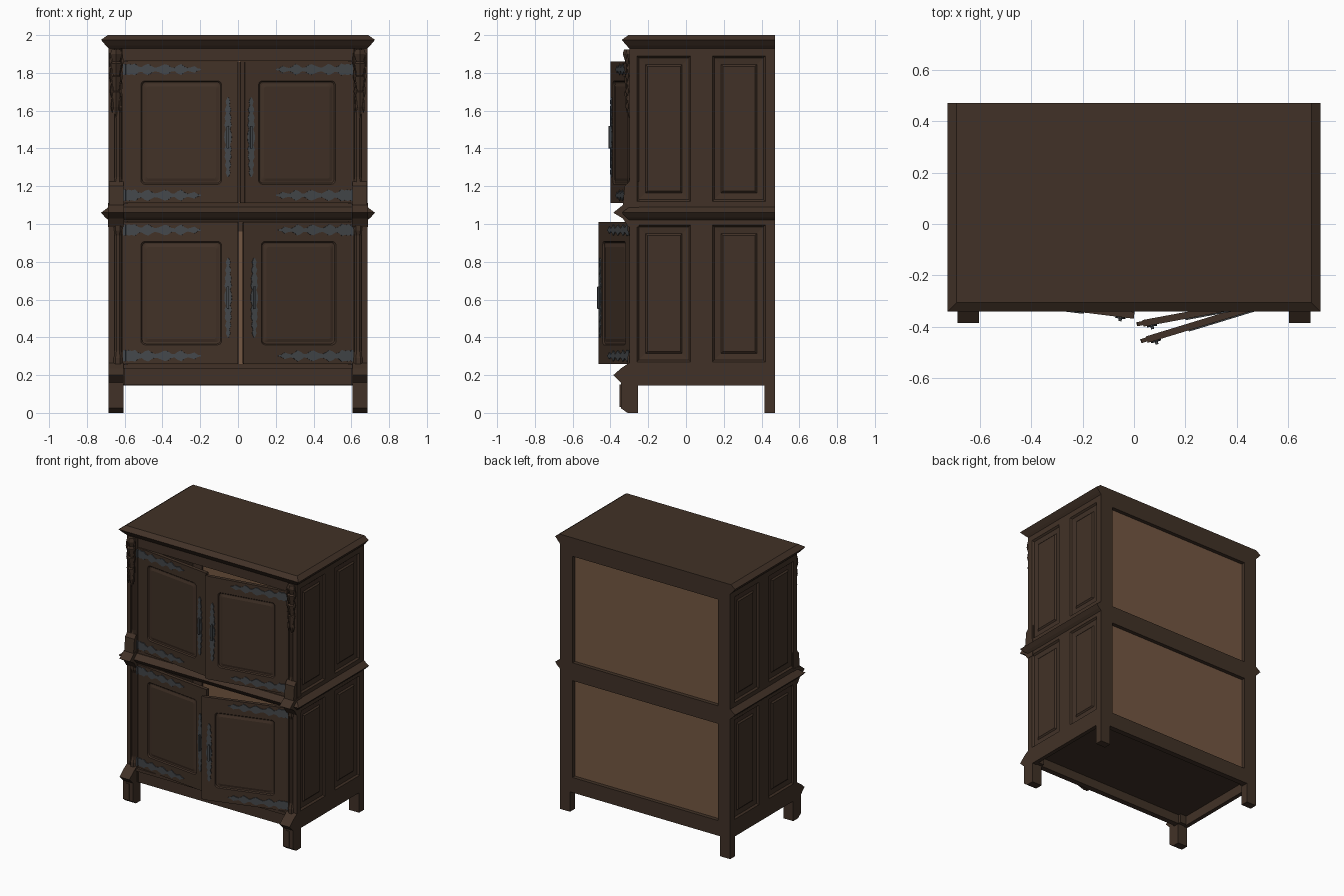
import bpy, bmesh, math

cube = bpy.data.objects.get("Cube")
if cube:
    bpy.data.objects.remove(cube, do_unlink=True)


def material(name, rgb):
    m = bpy.data.materials.new(name)
    m.use_nodes = True
    m.diffuse_color = (*rgb, 1)
    m.node_tree.nodes["Principled BSDF"].inputs["Base Color"].default_value = (*rgb, 1)
    return m


WOOD = material("dark_oak", (0.053, 0.031, 0.020))
BOARD = material("light_back_board", (0.175, 0.096, 0.054))
IRON = material("dark_iron", (0.058, 0.064, 0.070))


def finish(name, bm, mat):
    bmesh.ops.remove_doubles(bm, verts=bm.verts, dist=1e-5)
    bmesh.ops.recalc_face_normals(bm, faces=bm.faces)
    mesh = bpy.data.meshes.new(name)
    bm.to_mesh(mesh)
    bm.free()
    mesh.materials.append(mat)
    ob = bpy.data.objects.new(name, mesh)
    bpy.context.collection.objects.link(ob)
    return ob


def loft(name, rings, mat=WOOD):
    """Bridge closed rings of equal length and cap both ends."""
    bm = bmesh.new()
    vs = [[bm.verts.new(p) for p in r] for r in rings]
    n = len(vs[0])
    for a, b in zip(vs, vs[1:]):
        for i in range(n):
            j = (i + 1) % n
            bm.faces.new((a[i], a[j], b[j], b[i]))
    bm.faces.new(vs[0])
    bm.faces.new(vs[-1])
    return finish(name, bm, mat)


def box(name, x0, x1, y0, y1, z0, z1, mat=WOOD):
    return loft(name, [[(x0, y0, z), (x1, y0, z), (x1, y1, z), (x0, y1, z)] for z in (z0, z1)], mat)


def prism(name, pts, w0, w1, place, mat=WOOD):
    return loft(name, [[place(u, v, w) for u, v in pts] for w in (w0, w1)], mat)


def lathe(name, profile, x, y, sides=8):
    turn = [2 * math.pi * (i + 0.5) / sides for i in range(sides)]
    return loft(name, [[(x + r * math.cos(t), y + r * math.sin(t), z) for t in turn] for r, z in profile])


def rounded(u0, u1, v0, v1, r, steps=4):
    """Rectangle outline with rounded corners."""
    pts = []
    for k, (u, v) in enumerate(((u1 - r, v1 - r), (u0 + r, v1 - r), (u0 + r, v0 + r), (u1 - r, v0 + r))):
        for i in range(steps + 1):
            t = math.pi / 2 * (k + i / steps)
            pts.append((u + r * math.cos(t), v + r * math.sin(t)))
    return pts


def panelled(name, outer, opening, thick, radius, steps, place):
    """Slab with one moulded, sunk panel on its outer face."""
    a, b, c, d = opening
    rings = [(rounded(*outer, 1e-6, steps), -thick), (rounded(*outer, 1e-6, steps), 0)]
    for inset, depth in steps_of_panel:
        r = max(radius - inset * 0.3, 1e-6)
        rings.append((rounded(a + inset, b - inset, c + inset, d - inset, r, steps), depth))
    loft(name, [[place(u, v, w) for u, v in ring] for ring, w in rings])


def moulding(name, levels):
    loft(name, [[(-0.685 - o, -0.3 - o, z), (0.685 + o, -0.3 - o, z),
                 (0.685 + o, 0.47, z), (-0.685 - o, 0.47, z)] for z, o in levels])


# Cornice and waist moulding
moulding("cornice", [(1.93, 0), (1.945, 0.015), (1.975, 0.04), (2.0, 0.005)])
moulding("waist_moulding", [(1.02, 0), (1.035, 0.018), (1.06, 0.04), (1.09, 0)])

# Front rails, floor and back frame
box("top_rail", -0.605, 0.605, -0.295, -0.25, 1.862, 1.935)
box("waist_rail", -0.605, 0.605, -0.295, -0.25, 1.012, 1.108)
box("bottom_rail", -0.605, 0.605, -0.29, -0.25, 0.148, 0.24)
box("bottom_ledge", -0.605, 0.605, -0.31, -0.25, 0.235, 0.257)
box("floor_board", -0.655, 0.655, -0.26, 0.45, 0.215, 0.245)
for z0, z1, part in ((0.145, 0.255, "bottom"), (0.96, 1.065, "waist"), (1.865, 1.94, "top")):
    box("back_rail_" + part, -0.59, 0.59, 0.43, 0.47, z0, z1)
for z0, z1, part in ((0.24, 0.98, "lower"), (1.05, 1.88, "upper")):
    box("back_board_" + part, -0.6, 0.6, 0.432, 0.442, z0, z1, BOARD)

# Side walls, posts, legs and corner ornaments
LEVELS = {"lower": (0.145, 1.04, 0.27, 0.995), "upper": (1.04, 1.94, 1.12, 1.89)}
for s, side in ((-1, "right"), (1, "left")):
    steps_of_panel = [(0, 0), (0.01, -0.012), (0.045, -0.016), (0.055, -0.007), (0.062, -0.007)]
    for level, (z0, z1, p0, p1) in LEVELS.items():
        for end, (y0, y1, q0, q1) in {"front": (-0.3, 0.08, -0.26, 0.025), "rear": (0.08, 0.47, 0.14, 0.42)}.items():
            panelled(f"side_panel_{level}_{end}_{side}", (y0, y1, z0, z1), (q0, q1, p0, p1), 0.03, 0, 1,
                     lambda u, v, w: (s * (0.685 + w), u, v))

    def bx(name, x0, x1, *rest):
        box(f"{name}_{side}", min(s * x0, s * x1), max(s * x0, s * x1), *rest)

    bx("rear_post", 0.585, 0.66, 0.42, 0.47, 0.145, 1.94)
    bx("rear_leg", 0.605, 0.685, 0.415, 0.47, 0, 0.15)
    bx("post_core", 0.605, 0.66, -0.265, -0.23, 0.15, 1.935)
    bx("post_fillet", 0.6, 0.614, -0.298, -0.25, 0.15, 1.935)
    across = lambda u, v, w: (s * w, u, v)
    foot = [(-0.255, 0), (-0.31, 0), (-0.345, 0.025), (-0.345, 0.16), (-0.385, 0.2), (-0.345, 0.235),
            (-0.3, 0.265), (-0.255, 0.265)]
    prism("front_leg_" + side, foot, 0.605, 0.685, across)
    prism("leg_flute_" + side, [(-0.352, 0.03), (-0.352, 0.15), (-0.34, 0.15), (-0.34, 0.03)], 0.632, 0.658, across)
    waist = [(-0.25, 0.985), (-0.305, 0.985), (-0.335, 1.03), (-0.385, 1.06), (-0.335, 1.1), (-0.25, 1.11)]
    prism("waist_corner_" + side, waist, 0.603, 0.687, across)
    base = [(-0.25, 1.1), (-0.335, 1.1), (-0.325, 1.2), (-0.302, 1.225), (-0.25, 1.225)]
    prism("upper_column_base_" + side, base, 0.607, 0.682, across)
    lathe("lower_column_" + side, [(0.032, 0.25), (0.032, 0.29), (0.02, 0.33), (0.02, 0.94), (0.03, 0.965),
                                   (0.032, 0.99)], s * 0.636, -0.281)
    lathe("upper_column_" + side, [(0.03, 1.2), (0.02, 1.25), (0.02, 1.935)], s * 0.636, -0.281)
    # Hanging pinnacle with leaf tiers
    lathe("pinnacle_" + side, [(0.002, 1.56), (0.02, 1.62), (0.026, 1.7), (0.017, 1.705), (0.03, 1.78),
                               (0.019, 1.785), (0.033, 1.85), (0.022, 1.86), (0.035, 1.9), (0.028, 1.925)],
          s * 0.645, -0.3, 6)
    for i, z in enumerate((1.62, 1.7, 1.78, 1.86)):
        for k in (-1, 1):
            lathe(f"pinnacle_leaf_{i}_{k}_{side}", [(0.002, z - 0.03), (0.009, z), (0.003, z + 0.045)],
                  s * 0.645 + k * (0.02 + 0.004 * i), -0.312, 5)

# Ironwork outlines: half widths along the length
STRAP = [0.022, 0.03, 0.026, 0.031, 0.016, 0.012, 0.024, 0.03, 0.018, 0.01, 0.013, 0.02, 0.028, 0.024, 0.011,
         0.009, 0.022, 0.029, 0.015, 0.008, 0.012, 0.018, 0.006, 0.003]
LOCK = [0.003, 0.012, 0.007, 0.016, 0.009, 0.018, 0.013, 0.019, 0.011, 0.018, 0.02]
LOCK = LOCK + LOCK[-2::-1]


def outline(start, length, centre, halves):
    n = len(halves) - 1
    top = [(start + length * i / n, centre + h) for i, h in enumerate(halves)]
    return top + [(a, 2 * centre - b) for a, b in reversed(top)]


# Doors, each turned about its outer edge
steps_of_panel = [(0, 0), (0.006, -0.008), (0.014, -0.009), (0.03, -0.004)]
DOORS = [(-1, "upper", 1.11, 7), (-1, "lower", 0.26, 6.5), (1, "upper", 1.11, 10.5), (1, "lower", 0.26, 17)]
for s, level, z0, degrees in DOORS:
    a = math.radians(degrees)
    tag = f"{level}_{'left' if s > 0 else 'right'}"

    def place(u, v, w):
        w += 0.012
        return (s * (0.6 - u * math.cos(a) + w * math.sin(a)), -0.283 - u * math.sin(a) - w * math.cos(a), z0 + v)

    width = 0.575 if s > 0 else 0.605
    panelled("door_" + tag, (0, width, 0, 0.75), (0.088, width - 0.073 if s > 0 else 0.518, 0.1, 0.648),
             0.026, 0.022, 4, place)
    if s > 0:
        prism("door_lip_" + tag, rounded(width - 0.004, width + 0.024, 0, 0.75, 0.003, 1), -0.022, -0.006, place)
    for end, v in (("bottom", 0.042), ("top", 0.708)):
        prism(f"strap_hinge_{end}_{tag}", outline(0.004, 0.405, v, STRAP), -0.002, 0.005, place, IRON)
        lathe_pts = rounded(-0.006, 0.008, v - 0.03, v + 0.03, 0.003, 1)
        prism(f"hinge_barrel_{end}_{tag}", lathe_pts, -0.004, 0.009, place, IRON)
    mid = width - (0.033 if s > 0 else 0.052)
    lock = [(v, u) for u, v in outline(0.14, 0.42, mid, LOCK)]
    prism("lock_plate_" + tag, lock, -0.002, 0.006, place, IRON)
    prism("pull_handle_" + tag, rounded(mid - 0.006, mid + 0.006, 0.29, 0.41, 0.005, 2), 0.004, 0.016, place, IRON)
